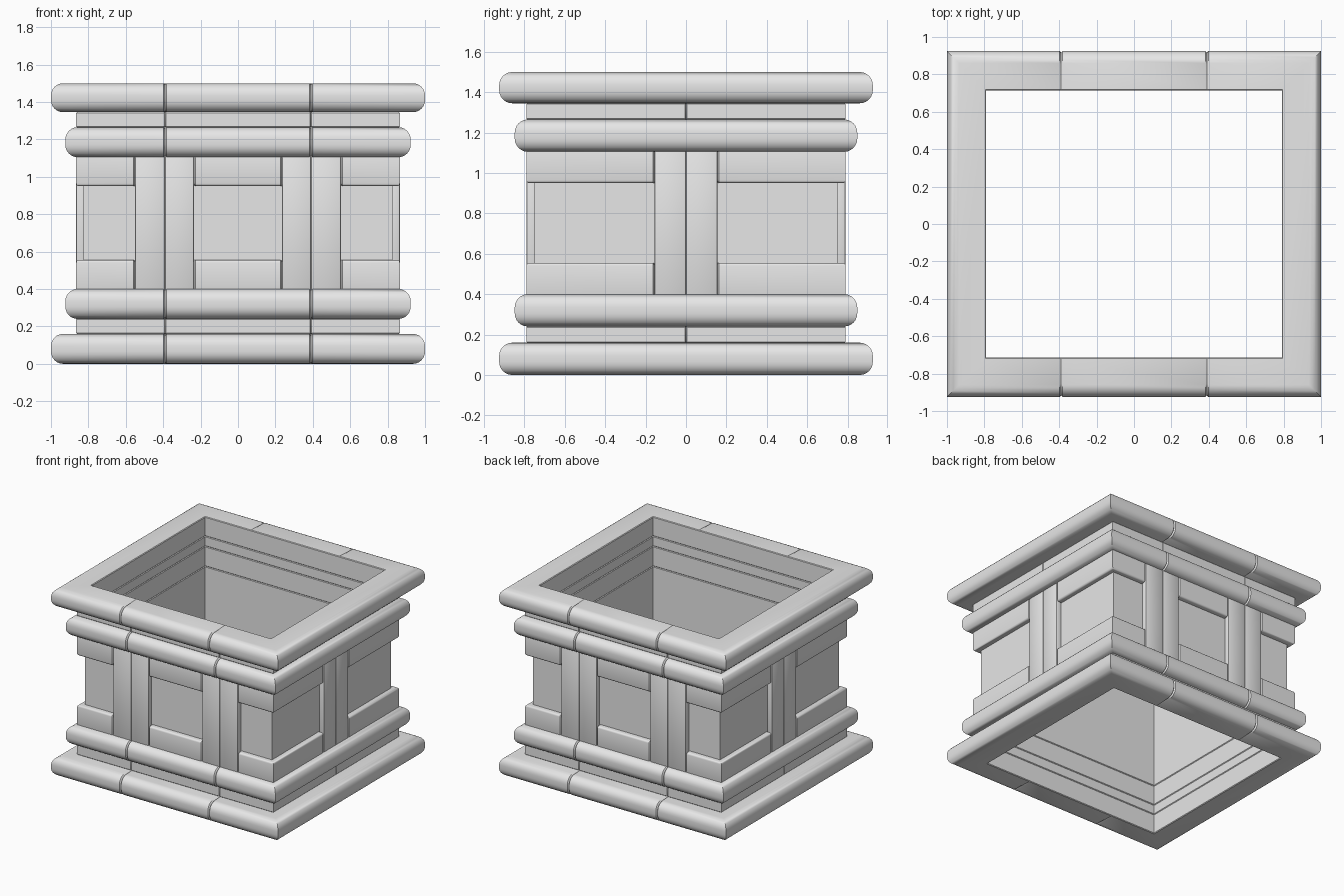
import bpy, bmesh, math

cube = bpy.data.objects.get("Cube")
if cube:
    bpy.data.objects.remove(cube, do_unlink=True)

stone = bpy.data.materials.new("grey stone")
stone.use_nodes = True
GREY = (0.8, 0.8, 0.8, 1)
stone.diffuse_color = GREY
stone.node_tree.nodes["Principled BSDF"].inputs["Base Color"].default_value = GREY

# Half sizes of the outer wall face, and position of the block seams
WALL_X, WALL_Y, SEAM = 0.865, 0.79, 0.39


def finish(bm, name):
    bmesh.ops.recalc_face_normals(bm, faces=bm.faces)
    mesh = bpy.data.meshes.new(name)
    bm.to_mesh(mesh)
    bm.free()
    mesh.materials.append(stone)
    obj = bpy.data.objects.new(name, mesh)
    bpy.context.collection.objects.link(obj)
    bpy.ops.object.select_all(action='DESELECT')
    obj.select_set(True)
    bpy.context.view_layer.objects.active = obj
    bpy.ops.object.shade_smooth_by_angle(angle=math.radians(35))
    return obj


def ring_profile(depth, z0, z1, radius, steps):
    """Closed section as (inset from outer face, height, is on the inner face)."""
    c = 0.005
    pts = [(depth - c, z0, True), (depth, z0 + c, True),
           (depth, z1 - c, True), (depth - c, z1, True)]
    for i in range(steps + 1):
        a = math.pi / 2 * i / steps
        pts.append((radius - radius * math.sin(a), z1 - radius + radius * math.cos(a), False))
    for i in range(steps + 1):
        a = math.pi / 2 * i / steps
        pts.append((radius - radius * math.cos(a), z0 + radius - radius * math.sin(a), False))
    return pts


def ring(name, grow, depth, z0, z1, radius, long_stops, side_stops, steps=6):
    """Sweep a section round the rectangle; stops are (position, sink) pairs."""
    hx, hy = WALL_X + grow, WALL_Y + grow
    path = []
    for side in range(4):
        path.append((side, None, 0))
        stops = side_stops if side % 2 else long_stops
        path += [(side, p, s) for p, s in stops]
    bm = bmesh.new()
    loops = []
    mid = (z0 + z1) / 2
    for side, pos, sink in path:
        loop = []
        for d, z, inner in ring_profile(depth, z0, z1, radius, steps):
            if not inner:
                d += sink
                z += sink if z < mid else -sink
            x, y = hx - d, hy - d
            along = pos
            if pos is None:
                along = -y if side % 2 else -x
            spot = [(along, -y), (x, along), (-along, y), (-x, -along)][side]
            loop.append(bm.verts.new((*spot, z)))
        loops.append(loop)
    for a, b in zip(loops, loops[1:] + loops[:1]):
        n = len(a)
        for i in range(n):
            j = (i + 1) % n
            bm.faces.new((a[i], a[j], b[j], b[i]))
    return finish(bm, name)


def block(name, x0, x1, y0, y1, z0, z1, bevel=0.008):
    bm = bmesh.new()
    bmesh.ops.create_cube(bm, size=1)
    for v in bm.verts:
        v.co = ((x0 + x1) / 2 + v.co.x * (x1 - x0),
                (y0 + y1) / 2 + v.co.y * (y1 - y0),
                (z0 + z1) / 2 + v.co.z * (z1 - z0))
    bmesh.ops.bevel(bm, geom=bm.edges[:], offset=bevel, segments=2,
                    profile=0.5, affect='EDGES')
    return finish(bm, name)


def groove(centre, width=0.008, sink=0.008):
    return [(centre - width, 0), (centre, sink), (centre + width, 0)]


def slot(a, b):
    """Stretch where a rail sinks behind a stile."""
    return [(a - 0.008, 0), (a, 0.01), (a + 0.01, 0.025),
            (b - 0.01, 0.025), (b, 0.01), (b + 0.008, 0)]


long_seams = groove(-SEAM) + groove(SEAM)
fine_seams = groove(-SEAM, 0.004, 0.004) + groove(SEAM, 0.004, 0.004)
side_seam = groove(0, 0.004, 0.004)

# Rounded mouldings at the foot and rim
ring("foot_moulding", 0.135, 0.21, 0, 0.16, 0.065, long_seams, [])
ring("lower_moulding", 0.058, 0.133, 0.24, 0.4, 0.065, long_seams, [])
ring("upper_moulding", 0.058, 0.133, 1.105, 1.265, 0.065, long_seams, [])
ring("rim_moulding", 0.135, 0.21, 1.345, 1.5, 0.065, long_seams, [])

# Narrow necks between the mouldings
ring("lower_neck", 0, 0.075, 0.16, 0.24, 0.004, fine_seams, side_seam, 1)
ring("upper_neck", 0, 0.075, 1.265, 1.345, 0.004, fine_seams, side_seam, 1)

# Recessed wall panels
ring("wall_panels", -0.04, 0.035, 0.4, 1.105, 0.004, [], [], 1)

# Rails above and below the panels
long_slots = slot(-0.55, -0.235) + slot(0.235, 0.55)
side_slot = slot(-0.155, 0.155)
ring("lower_rail", 0, 0.05, 0.38, 0.555, 0.014, long_slots, side_slot, 3)
ring("upper_rail", 0, 0.05, 0.95, 1.125, 0.014, long_slots, side_slot, 3)

# Upright stiles, each made of two halves meeting at a seam
for s, face in ((-1, "front"), (1, "back")):
    ys = sorted((s * WALL_Y, s * (WALL_Y - 0.06)))
    for m, hand in ((-1, "right"), (1, "left")):
        for a, b, part in ((0.235, SEAM, "inner"), (SEAM, 0.55, "outer")):
            xs = sorted((m * a, m * b))
            block(f"{face}_{hand}_{part}_stile", *xs, *ys, 0.385, 1.12)
for s, face in ((-1, "right"), (1, "left")):
    xs = sorted((s * WALL_X, s * (WALL_X - 0.06)))
    block(f"{face}_side_front_stile", *xs, -0.155, 0, 0.385, 1.12)
    block(f"{face}_side_back_stile", *xs, 0, 0.155, 0.385, 1.12)
